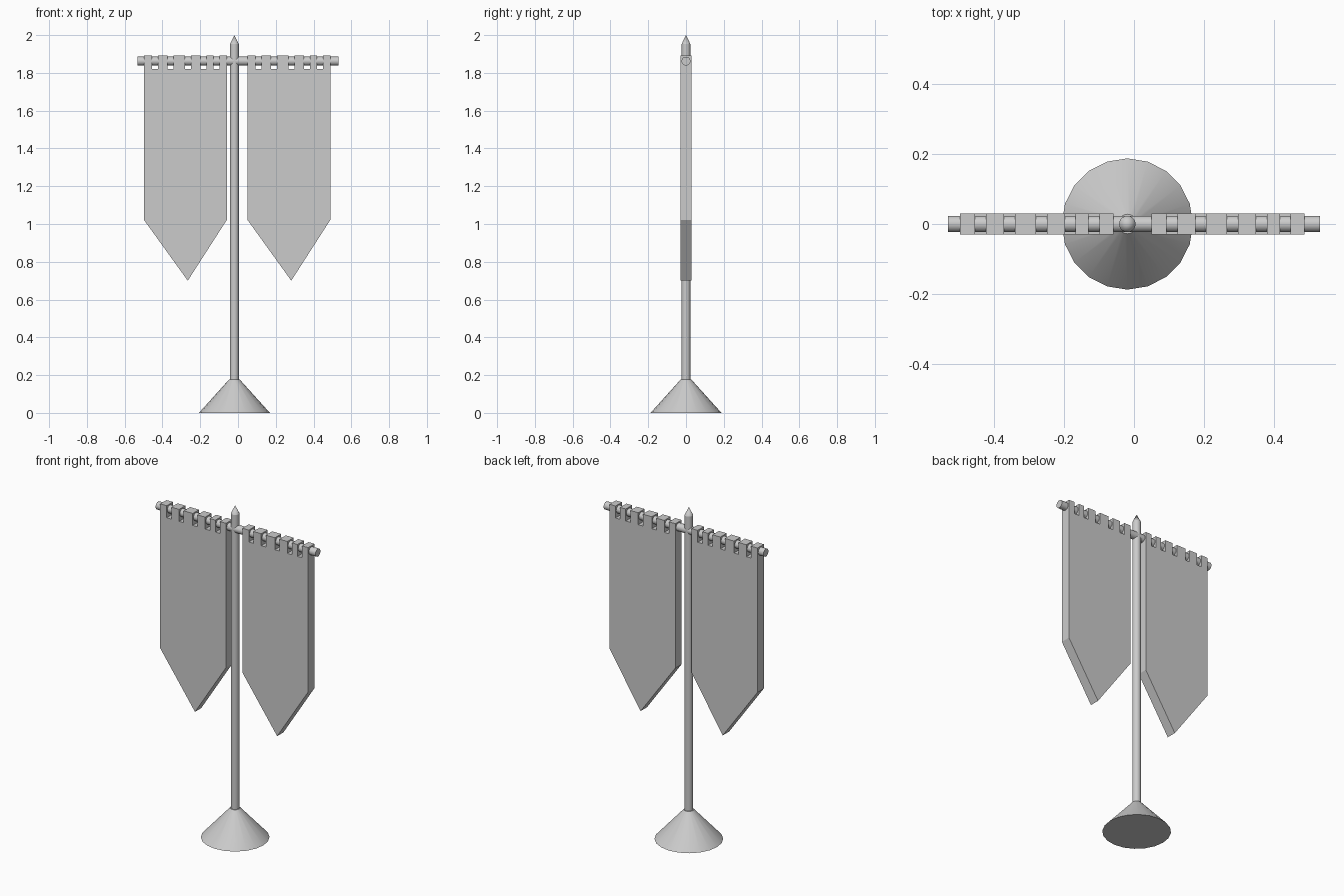
import bpy, bmesh, math

if "Cube" in bpy.data.objects:
    bpy.data.objects.remove(bpy.data.objects["Cube"])

POLE_X = -0.019
HALF_THICK = 0.03


def smooth(obj):
    bpy.ops.object.select_all(action='DESELECT')
    obj.select_set(True)
    bpy.context.view_layer.objects.active = obj
    bpy.ops.object.shade_smooth_by_angle(angle=math.radians(30))


def cone(name, r1, r2, z0, z1, sides=20):
    bpy.ops.mesh.primitive_cone_add(vertices=sides, radius1=r1, radius2=r2, depth=z1 - z0,
                                    location=(POLE_X, 0, (z0 + z1) / 2))
    obj = bpy.context.object
    obj.name = name
    smooth(obj)
    return obj


def banner(name, x0):
    # Outline: pointed bottom, row of hanging tabs along the top
    width, top, slot_z, slot_w = 0.439, 1.892, 1.82, 0.031
    outline = [(0, 1.022), (0.232, 0.70), (width, 1.022), (width, top)]
    for s in (0.368, 0.300, 0.217, 0.126, 0.043):
        outline += [(s + slot_w, top), (s + slot_w, slot_z), (s, slot_z), (s, top)]
    outline.append((0, top))

    bm = bmesh.new()
    face = bm.faces.new([bm.verts.new((x0 + x, -HALF_THICK, z)) for x, z in outline])
    out = bmesh.ops.extrude_face_region(bm, geom=[face])
    moved = [g for g in out['geom'] if isinstance(g, bmesh.types.BMVert)]
    bmesh.ops.translate(bm, verts=moved, vec=(0, 2 * HALF_THICK, 0))
    bmesh.ops.recalc_face_normals(bm, faces=bm.faces[:])
    mesh = bpy.data.meshes.new(name)
    bm.to_mesh(mesh)
    bm.free()
    bpy.context.collection.objects.link(bpy.data.objects.new(name, mesh))


# Stand: conical foot, upright pole, pointed finial
cone("base", 0.188, 0.028, 0.0, 0.177)
cone("pole", 0.0235, 0.0235, 0.17, 1.952)
cone("finial", 0.0235, 0.0, 1.952, 2.0)

# Horizontal bar through the banner tabs
bpy.ops.mesh.primitive_cylinder_add(vertices=20, radius=0.0235, depth=1.066,
                                    location=(0, 0, 1.862), rotation=(0, math.pi / 2, 0))
bar = bpy.context.object
bar.name = "crossbar"
smooth(bar)

# Two hanging banners
banner("left_banner", -0.498)
banner("right_banner", 0.050)
